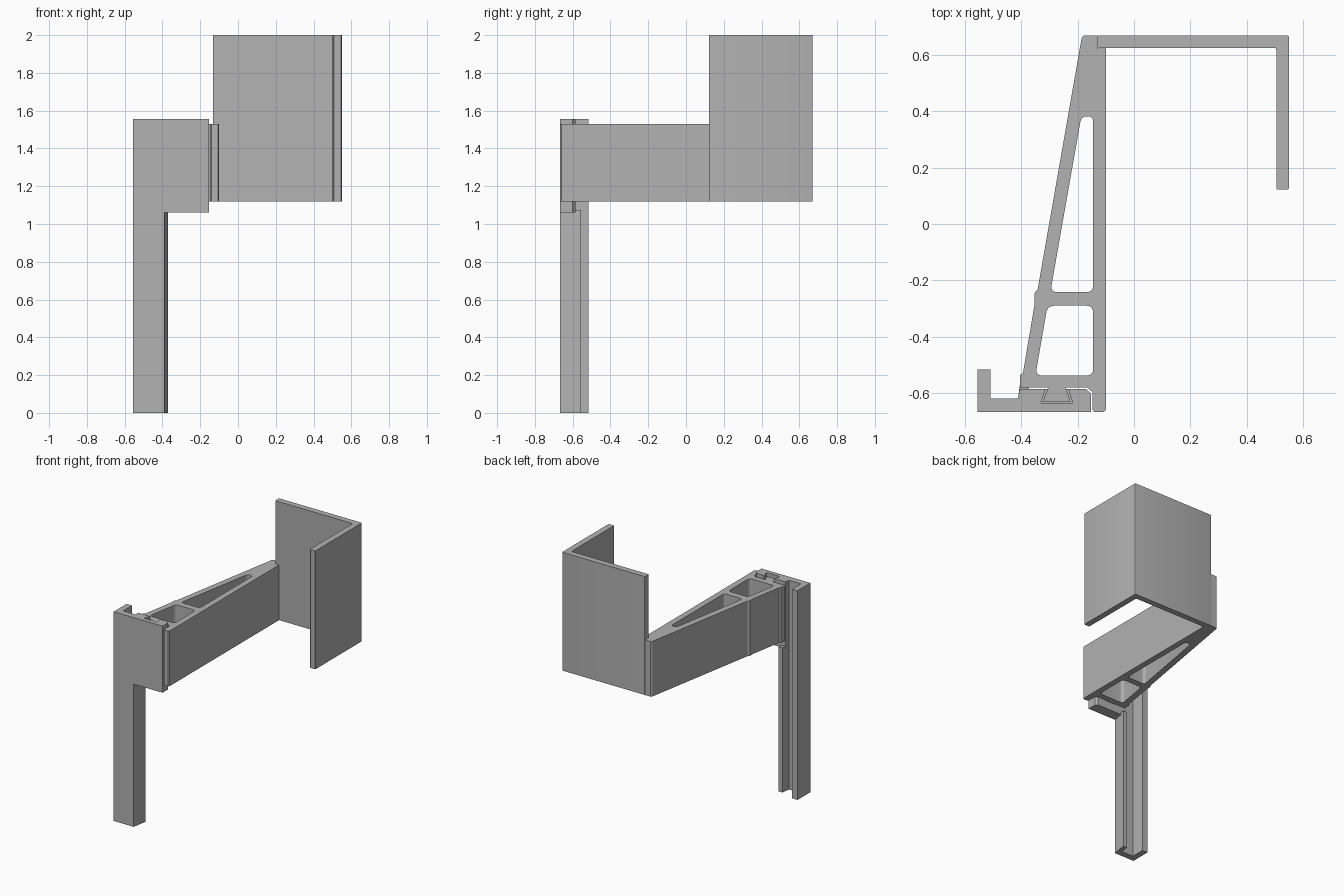
import bpy
import bmesh
from math import radians
from mathutils import Vector

old = bpy.data.objects.get("Cube")
if old:
    bpy.data.objects.remove(old, do_unlink=True)

GREY = (0.445, 0.445, 0.445, 1.0)
grey = bpy.data.materials.new("plain grey")
grey.use_nodes = True
grey.diffuse_color = GREY
grey.node_tree.nodes["Principled BSDF"].inputs["Base Color"].default_value = GREY


def rounded(points, radius, steps=5):
    """Replace each corner of a closed outline with a curve of the given size."""
    pts = [Vector(p) for p in points]
    out = []
    for i, p in enumerate(pts):
        before, after = pts[i - 1] - p, pts[(i + 1) % len(pts)] - p
        r = min(radius, before.length * 0.49, after.length * 0.49)
        a, b = p + before.normalized() * r, p + after.normalized() * r
        for k in range(steps + 1):
            t = k / steps
            out.append(a * (1 - t) ** 2 + p * 2 * t * (1 - t) + b * t ** 2)
    return out


def prism(name, outline, bottom, top, holes=(), upright=False):
    """Extrude an outline with holes along z, or along y when upright."""
    bm = bmesh.new()
    for loop in [outline, *holes]:
        verts = [bm.verts.new((p[0], p[1], bottom)) for p in loop]
        for i, v in enumerate(verts):
            bm.edges.new((verts[i - 1], v))
    bmesh.ops.triangle_fill(bm, edges=bm.edges[:], use_beauty=True)
    grown = bmesh.ops.extrude_face_region(bm, geom=bm.faces[:])["geom"]
    moved = [g for g in grown if isinstance(g, bmesh.types.BMVert)]
    bmesh.ops.translate(bm, verts=moved, vec=(0, 0, top - bottom))
    if upright:
        for v in bm.verts:
            v.co = (v.co.x, v.co.z, v.co.y)
    bmesh.ops.recalc_face_normals(bm, faces=bm.faces[:])
    mesh = bpy.data.meshes.new(name)
    bm.to_mesh(mesh)
    bm.free()
    mesh.materials.append(grey)
    obj = bpy.data.objects.new(name, mesh)
    bpy.context.collection.objects.link(obj)
    return obj


def cut(obj, cutter):
    cutter.hide_render = True
    cutter.hide_viewport = True
    mod = obj.modifiers.new("cut", "BOOLEAN")
    mod.operation = "DIFFERENCE"
    mod.solver = "EXACT"
    mod.object = cutter


ARM_BOTTOM, ARM_TOP = 1.12, 1.53
PLATE_BOTTOM, PLATE_TOP = 1.06, 1.555

# Channel-shaped leg with a slotted screw hole
leg = prism("leg_rail", [
    (-0.555, -0.668), (-0.39, -0.668), (-0.37, -0.555), (-0.403, -0.555),
    (-0.412, -0.62), (-0.51, -0.62), (-0.51, -0.517), (-0.555, -0.517)],
    0, PLATE_BOTTOM)
slot = prism("slot_cutter", rounded(
    [(-0.51, 0.69), (-0.41, 0.69), (-0.41, 0.845), (-0.51, 0.845)], 0.05, 8),
    -0.75, -0.6, upright=True)
cut(leg, slot)
prism("lip_end", [(-0.376, -0.585), (-0.37, -0.555), (-0.403, -0.555),
                  (-0.407, -0.585)], PLATE_BOTTOM, 1.075)

# Mounting plate with a dovetail socket open at the top
plate = prism("mounting_plate", [
    (-0.555, -0.668), (-0.153, -0.668), (-0.153, -0.602), (-0.17, -0.586),
    (-0.406, -0.586), (-0.412, -0.62), (-0.51, -0.62), (-0.51, -0.517),
    (-0.555, -0.517)], PLATE_BOTTOM, PLATE_TOP)
socket = prism("socket_cutter", [
    (-0.33, -0.635), (-0.218, -0.635), (-0.238, -0.57), (-0.31, -0.57)],
    ARM_BOTTOM, 1.7)
cut(plate, socket)

# Tapered arm with two rounded windows, a dovetail tongue and a front strip
upper_window = rounded([(-0.297, -0.242), (-0.145, -0.242),
                        (-0.145, 0.382), (-0.187, 0.382)], 0.025)
lower_window = rounded([(-0.35, -0.538), (-0.145, -0.538),
                        (-0.145, -0.29), (-0.307, -0.29)], 0.025)
arm = prism("arm", [
    (-0.405, -0.581), (-0.305, -0.581), (-0.323, -0.63), (-0.225, -0.63),
    (-0.243, -0.581), (-0.165, -0.581), (-0.147, -0.598), (-0.147, -0.66),
    (-0.14, -0.668), (-0.107, -0.668), (-0.1, -0.66), (-0.1, 0.625),
    (-0.132, 0.625), (-0.132, 0.67), (-0.178, 0.67), (-0.186, 0.66),
    (-0.342, -0.232), (-0.353, -0.245), (-0.353, -0.285), (-0.394, -0.528),
    (-0.405, -0.537)], ARM_BOTTOM, ARM_TOP, [upper_window, lower_window])

# Tall angled hook plate
hook = prism("hook_plate", rounded([
    (-0.132, 0.625), (0.505, 0.625), (0.505, 0.122), (0.55, 0.122),
    (0.55, 0.67), (-0.132, 0.67)], 0.008, 3), ARM_BOTTOM, 2.0)

# Soft shading only on the rounded corners
for obj in (arm, hook, leg):
    bpy.ops.object.select_all(action="DESELECT")
    obj.select_set(True)
    bpy.context.view_layer.objects.active = obj
    bpy.ops.object.shade_smooth_by_angle(angle=radians(28))
